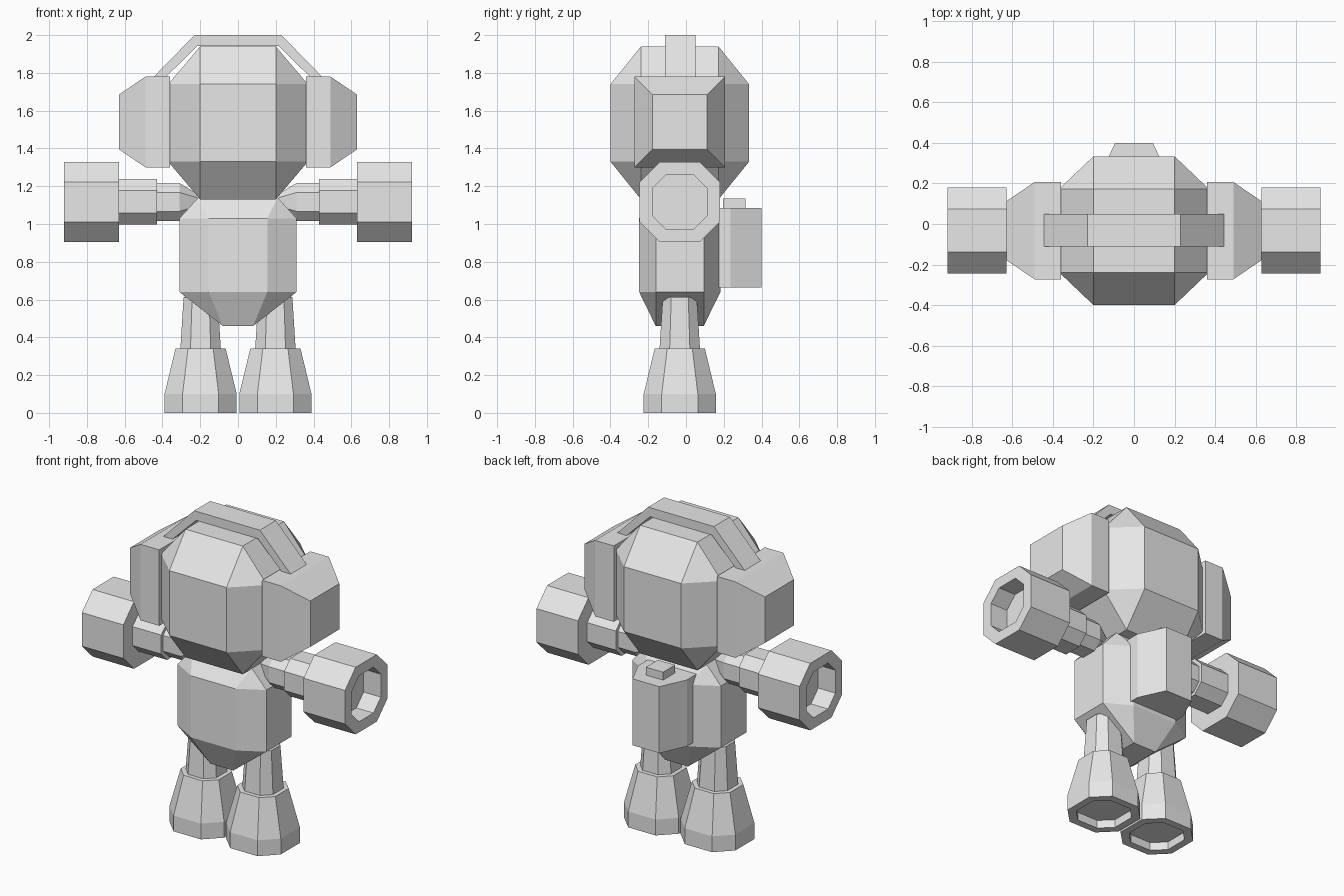
import bpy, bmesh
from math import radians

if "Cube" in bpy.data.objects:
    bpy.data.objects.remove(bpy.data.objects["Cube"], do_unlink=True)

grey = bpy.data.materials.new("plain grey")
grey.use_nodes = True
grey.diffuse_color = (0.8, 0.8, 0.8, 1)
grey.node_tree.nodes["Principled BSDF"].inputs["Base Color"].default_value = (0.8, 0.8, 0.8, 1)

CY = -0.033  # depth of the body axis


def finish(name, bm):
    bmesh.ops.recalc_face_normals(bm, faces=bm.faces[:])
    mesh = bpy.data.meshes.new(name)
    bm.to_mesh(mesh)
    bm.free()
    mesh.materials.append(grey)
    obj = bpy.data.objects.new(name, mesh)
    bpy.context.collection.objects.link(obj)
    return obj


def hull(name, points):
    """Convex solid through the points."""
    bm = bmesh.new()
    for p in points:
        bm.verts.new(p)
    bmesh.ops.convex_hull(bm, input=bm.verts[:])
    bmesh.ops.dissolve_limit(bm, angle_limit=radians(1), verts=bm.verts[:], edges=bm.edges[:])
    return finish(name, bm)


def rect(hx, hy, z, cy=CY):
    return [(x, cy + y, z) for x in (-hx, hx) for y in (-hy, hy)]


def chamfered_ring(hx, hy, fx, fy, z):
    """Octagon with half widths hx, hy and half flats fx, fy."""
    return rect(hx, fy, z) + rect(fx, hy, z)


def loft(name, place, rings):
    """Octagonal tube through (distance, half width) rings, capped at both ends."""
    bm = bmesh.new()
    loops = []
    for t, r in rings:
        h = r / 2
        octagon = [(r, -h), (r, h), (h, r), (-h, r), (-r, h), (-r, -h), (-h, -r), (h, -r)]
        loops.append([bm.verts.new(place(u, v, t)) for u, v in octagon])
    for a, b in zip(loops, loops[1:]):
        for i in range(8):
            j = (i + 1) % 8
            bm.faces.new((a[i], a[j], b[j], b[i]))
    bm.faces.new(loops[0])
    bm.faces.new(loops[-1])
    return finish(name, bm)


def prism(name, outline, place, lo, hi):
    """Extrude a 2D outline between lo and hi."""
    bm = bmesh.new()
    a, b = [[bm.verts.new(place(u, v, d)) for u, v in outline] for d in (lo, hi)]
    bm.faces.new(a)
    bm.faces.new(b)
    for i in range(len(a)):
        j = (i + 1) % len(a)
        bm.faces.new((a[i], a[j], b[j], b[i]))
    return finish(name, bm)


# Head and torso
hull("head", rect(0.2, 0.205, 1.13) + rect(0.2, 0.205, 1.94)
     + chamfered_ring(0.37, 0.367, 0.2, 0.205, 1.33)
     + chamfered_ring(0.37, 0.367, 0.2, 0.205, 1.74))
hull("torso", rect(0.08, 0.127, 0.46) + rect(0.21, 0.127, 1.14)
     + chamfered_ring(0.31, 0.215, 0.155, 0.127, 0.64)
     + chamfered_ring(0.31, 0.215, 0.155, 0.127, 1.03))

# Band over the head
right = [(0.23, 2.0), (0.445, 1.78), (0.385, 1.775), (0.215, 1.943)]
left = [(-x, z) for x, z in reversed(right)]
prism("headband", right + left, lambda u, v, d: (u, d, v), -0.11, 0.05)

# Backpack and its button
half = [(0.17, 0.12), (0.17, 0.235), (0.093, 0.4)]
pack = half + [(-x, y) for x, y in reversed(half)]
prism("backpack", pack, lambda u, v, d: (u, v, d), 0.665, 1.085)
hull("backpack_button", rect(0.06, 0.06, 1.07, 0.255) + rect(0.06, 0.06, 1.135, 0.255))

# Paired parts
for side, s in (("left", 1), ("right", -1)):
    ear = [(s * x, CY + y * w, 1.54 + z * w) for x, w in ((0.36, 0.24), (0.49, 0.24), (0.63, 0.145))
           for y in (-1, 1) for z in (-1, 1)]
    hull(side + "_earpiece", ear)

    along_arm = lambda u, v, t: (s * t, CY + u, 1.117 + v)
    loft(side + "_upper_arm", along_arm, [(0.21, 0.04), (0.31, 0.1), (0.45, 0.1)])
    loft(side + "_forearm", along_arm, [(0.43, 0.12), (0.65, 0.12)])
    loft(side + "_cuff", along_arm, [(0.63, 0.212), (0.92, 0.212), (0.92, 0.145), (0.8, 0.145)])

    along_leg = lambda u, v, t: (s * 0.198 + u, CY + v, t)
    loft(side + "_leg", along_leg, [(0.3, 0.107), (0.34, 0.107), (0.61, 0.09), (0.645, 0.05)])
    loft(side + "_foot", along_leg, [(0.34, 0.133), (0.1, 0.191), (0, 0.191), (0, 0.145), (0.05, 0.145)])
